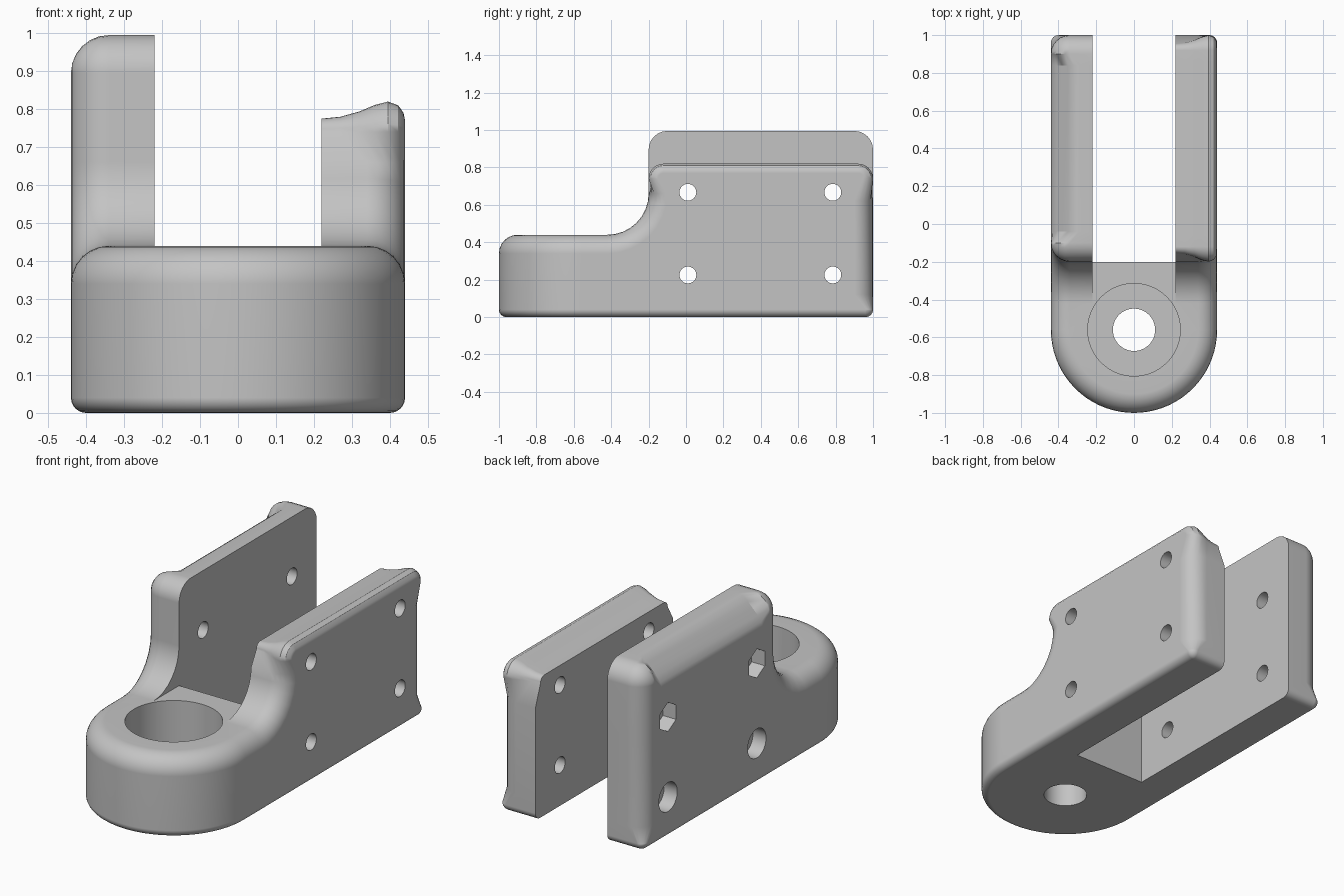
import bpy, bmesh
from math import sin, cos, pi, radians
from mathutils import Matrix, Vector

cube = bpy.data.objects.get("Cube")
if cube:
    bpy.data.objects.remove(cube, do_unlink=True)

HALF, SLOT, TOP = 0.44, 0.22, 0.44      # half width, half slot, boss height
BOSS_Y, SLOT_Y, BLEND = -0.56, -0.2, 0.22


# Edge sections: (distance in from the outer side, drop below the path)
def rounded(r):
    arc = [(r * (1 - cos(i * pi / 12)), r * (1 - sin(i * pi / 12))) for i in range(7)]
    return arc + [(SLOT, 0)]


EDGE, FOOT = rounded(0.1), rounded(0.04)
CHAMFER = [(0, .15), (.008, .12), (.03, .09), (.06, .06),
           (.09, .03), (.12, .008), (.15, 0), (SLOT, 0)]
LIP = [(0, .05), (.004, .03), (.018, .01), (.045, 0),
       (.08, .009), (.12, .026), (.17, .04), (SLOT, .045)]

bm = bmesh.new()
verts = {}


def vert(p):
    key = tuple(round(c, 4) + 0.0 for c in p)
    if key not in verts:
        verts[key] = bm.verts.new(key)
    return verts[key]


def face(points):
    vs = list(dict.fromkeys(vert(p) for p in points))
    if len(vs) > 2:
        bm.faces.new(vs)


def skin(rows):
    for a, b in zip(rows, rows[1:]):
        for i in range(len(a) - 1):
            face([a[i], a[i + 1], b[i + 1], b[i]])


def arc_path(cy, cz, r, start, end, sign, section, n=6):
    out = []
    for i in range(n + 1):
        a = radians(start + (end - start) * i / n)
        out.append((cy + r * cos(a), cz + r * sin(a), sign * cos(a), sign * sin(a), section))
    return out


def wall(side, height, c, corner, crest):
    # Side outline, each point with its inward direction and edge section
    path = [(BOSS_Y, TOP, 0, -1, EDGE)]
    path += arc_path(SLOT_Y - BLEND, TOP + BLEND, BLEND, -90, 0, 1, EDGE, 8)
    path += arc_path(SLOT_Y + c, height - c, c, 180, 90, -1, corner)
    path += [(SLOT_Y + c + .06, height, 0, -1, crest), (1 - c - .06, height, 0, -1, crest)]
    path += arc_path(1 - c, height - c, c, 90, 0, -1, corner)
    path += [(1, .62, -1, 0, EDGE), (1, .12, -1, 0, EDGE)]
    path += arc_path(.96, .04, .04, 0, -90, -1, FOOT)
    path += [(SLOT_Y, 0, 0, 1, FOOT), (BOSS_Y, 0, 0, 1, FOOT)]
    rows = [[(side * (HALF - dx), y + ny * d, z + nz * d) for dx, d in section]
            for y, z, ny, nz, section in path]
    skin(rows)
    face([r[0] for r in rows])                                             # outer face
    face([r[-1] for r in rows[1:-1]] + [(side * SLOT, SLOT_Y, TOP)])       # slot face


wall(-1, 0.995, 0.1, EDGE, CHAMFER)
wall(1, 0.82, 0.08, LIP, LIP)

# Web between the walls, in front of the slot
for y0, y1, z in ((BOSS_Y, SLOT_Y - BLEND, TOP), (SLOT_Y - BLEND, SLOT_Y, TOP), (BOSS_Y, SLOT_Y, 0)):
    face([(-SLOT, y0, z), (SLOT, y0, z), (SLOT, y1, z), (-SLOT, y1, z)])
face([(-SLOT, SLOT_Y, 0), (SLOT, SLOT_Y, 0), (SLOT, SLOT_Y, TOP), (-SLOT, SLOT_Y, TOP)])

# Half-round boss at the front
outline = [(HALF - dx, TOP - d) for dx, d in reversed(EDGE)]
outline += [(HALF - dx, d) for dx, d in FOOT]
STEPS = 36
rows = [[(r * cos(pi * i / STEPS), BOSS_Y - r * sin(pi * i / STEPS), z) for r, z in outline]
        for i in range(STEPS + 1)]
skin(rows)
face([r[0] for r in rows])
face([r[-1] for r in rows])

bmesh.ops.recalc_face_normals(bm, faces=bm.faces[:])


def to_object(name, mesh_bm):
    me = bpy.data.meshes.new(name)
    mesh_bm.to_mesh(me)
    mesh_bm.free()
    ob = bpy.data.objects.new(name, me)
    bpy.context.collection.objects.link(ob)
    return ob


body = to_object("clevis_bracket", bm)

grey = bpy.data.materials.new("plain grey")
grey.use_nodes = True
grey.diffuse_color = (0.55, 0.55, 0.55, 1)
grey.node_tree.nodes["Principled BSDF"].inputs["Base Color"].default_value = (0.55, 0.55, 0.55, 1)
body.data.materials.append(grey)


def drill(cut, start, end, r, n=40, turn=0):
    a, b = Vector(start), Vector(end)
    axis = Matrix.Rotation(pi / 2, 4, 'Y') if a.x != b.x else Matrix()
    place = Matrix.Translation((a + b) / 2) @ axis @ Matrix.Rotation(turn, 4, 'Z')
    bmesh.ops.create_cone(cut, cap_ends=True, segments=n, radius1=r, radius2=r,
                          depth=(b - a).length, matrix=place)


# Through holes, then the wider pockets: nut recesses above, round ones below
holes, pockets = bmesh.new(), bmesh.new()
drill(holes, (0, BOSS_Y, -.1), (0, BOSS_Y, .6), .112, 48)
drill(pockets, (0, BOSS_Y, .15), (0, BOSS_Y, .7), .245, 64)
for y in (.01, .785):
    for z, n, turn in ((.225, 40, 0), (.667, 6, pi / 6)):
        drill(holes, (-.6, y, z), (.6, y, z), .045, 32)
        drill(pockets, (-.6, y, z), (-HALF + .08, y, z), .08, n, turn)

bpy.ops.object.select_all(action='DESELECT')
body.select_set(True)
bpy.context.view_layer.objects.active = body
for name, cut in (("hole_cutter", holes), ("pocket_cutter", pockets)):
    cutter = to_object(name, cut)
    cutter.hide_render = True
    mod = body.modifiers.new(name, 'BOOLEAN')
    mod.operation, mod.solver, mod.object = 'DIFFERENCE', 'EXACT', cutter
    bpy.ops.object.modifier_apply(modifier=mod.name)
    bpy.data.objects.remove(cutter, do_unlink=True)

bpy.ops.object.shade_smooth_by_angle(angle=radians(32))
weighted = body.modifiers.new("even_shading", 'WEIGHTED_NORMAL')
weighted.keep_sharp = True
